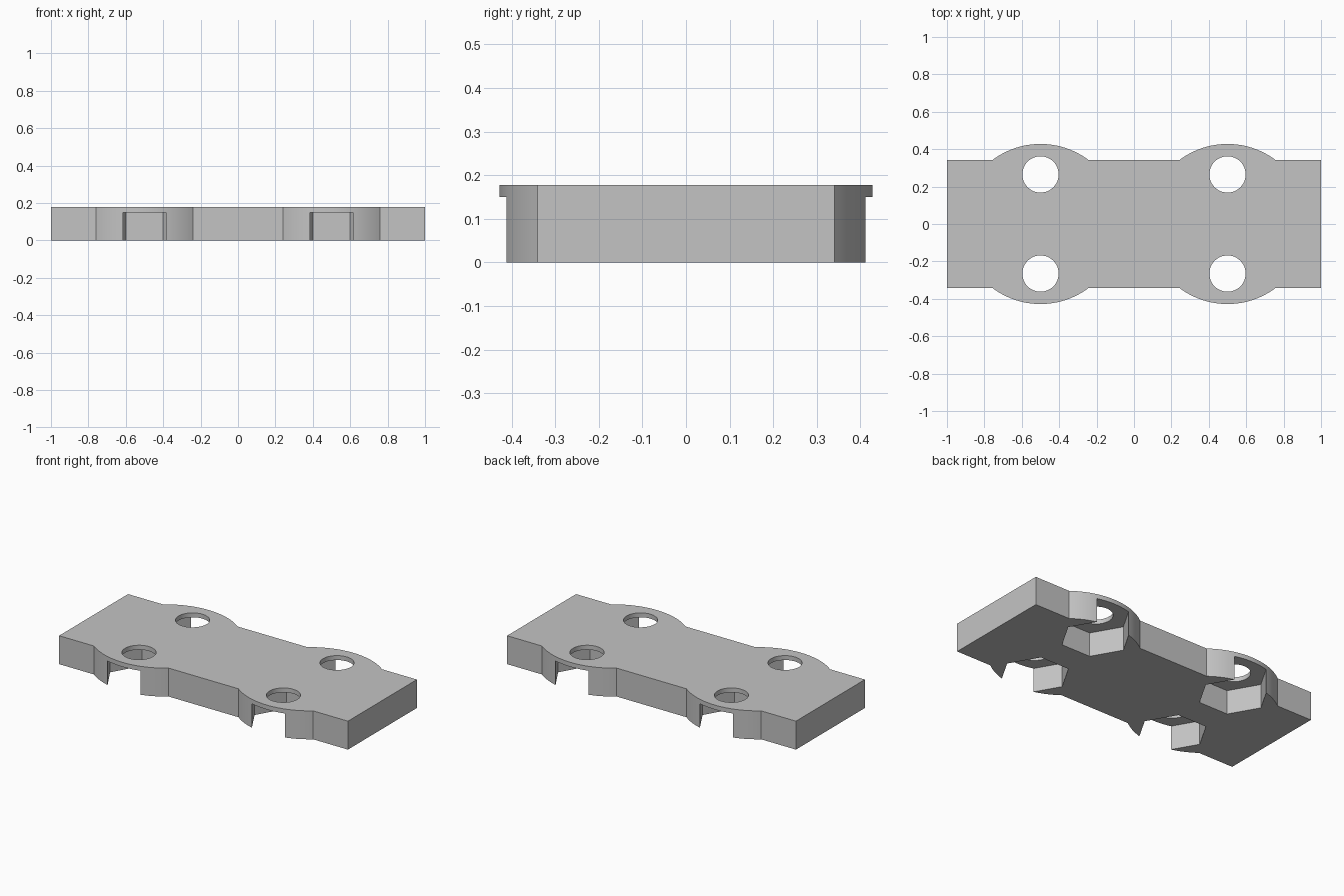
import bpy, bmesh, math

cube = bpy.data.objects.get("Cube")
if cube:
    bpy.data.objects.remove(cube, do_unlink=True)

HEIGHT, HALF_Y, EAR_R, EAR_X = 0.178, 0.341, 0.428, 0.5
HOLE_Y, HOLE_R, POCKET_R, POCKET_TOP = 0.265, 0.097, 0.2, 0.15

grey = bpy.data.materials.new("grey_plastic")
grey.use_nodes = True
grey.diffuse_color = (0.55, 0.55, 0.55, 1)
grey.node_tree.nodes["Principled BSDF"].inputs["Base Color"].default_value = grey.diffuse_color


def prism(name, outline, z0, z1):
    """Extrude a counter-clockwise outline upwards."""
    bm = bmesh.new()
    face = bm.faces.new([bm.verts.new((x, y, z0)) for x, y in outline])
    side = bmesh.ops.extrude_face_region(bm, geom=[face])
    verts = [g for g in side["geom"] if isinstance(g, bmesh.types.BMVert)]
    bmesh.ops.translate(bm, verts=verts, vec=(0, 0, z1 - z0))
    bmesh.ops.recalc_face_normals(bm, faces=bm.faces)
    mesh = bpy.data.meshes.new(name)
    bm.to_mesh(mesh)
    bm.free()
    mesh.materials.append(grey)
    obj = bpy.data.objects.new(name, mesh)
    bpy.context.collection.objects.link(obj)
    return obj


def ring(cx, cy, r, n):
    return [(cx + r * math.cos(math.tau * i / n), cy + r * math.sin(math.tau * i / n))
            for i in range(n)]


# Plate outline: straight edges with two rounded ears on each long side
def ear(cx, steps=24):
    start = math.asin(HALF_Y / EAR_R)
    angles = [start + (math.pi - 2 * start) * i / steps for i in range(steps + 1)]
    return [(cx + EAR_R * math.cos(a), EAR_R * math.sin(a)) for a in angles]


back = [(1, HALF_Y)] + ear(EAR_X) + ear(-EAR_X) + [(-1, HALF_Y)]
front = [(-x, -y) for x, y in back]
plate = prism("mounting_plate", back + front, 0, HEIGHT)

# Round bolt holes and hexagonal nut pockets, open at the ear edge
cutters = []
for sx in (-1, 1):
    for sy in (-1, 1):
        cx, cy = sx * EAR_X, sy * HOLE_Y
        cutters.append(prism("nut_pocket_cutter", ring(cx, cy, POCKET_R, 6), -0.1, POCKET_TOP))
        cutters.append(prism("bolt_hole_cutter", ring(cx, cy, HOLE_R, 48), -0.2, HEIGHT + 0.1))

bpy.ops.object.select_all(action="DESELECT")
plate.select_set(True)
bpy.context.view_layer.objects.active = plate
for cutter in cutters:
    mod = plate.modifiers.new("cut", "BOOLEAN")
    mod.operation, mod.solver, mod.object = "DIFFERENCE", "EXACT", cutter
    bpy.ops.object.modifier_apply(modifier=mod.name)
    bpy.data.objects.remove(cutter, do_unlink=True)

bpy.ops.object.shade_smooth_by_angle(angle=math.radians(25))
